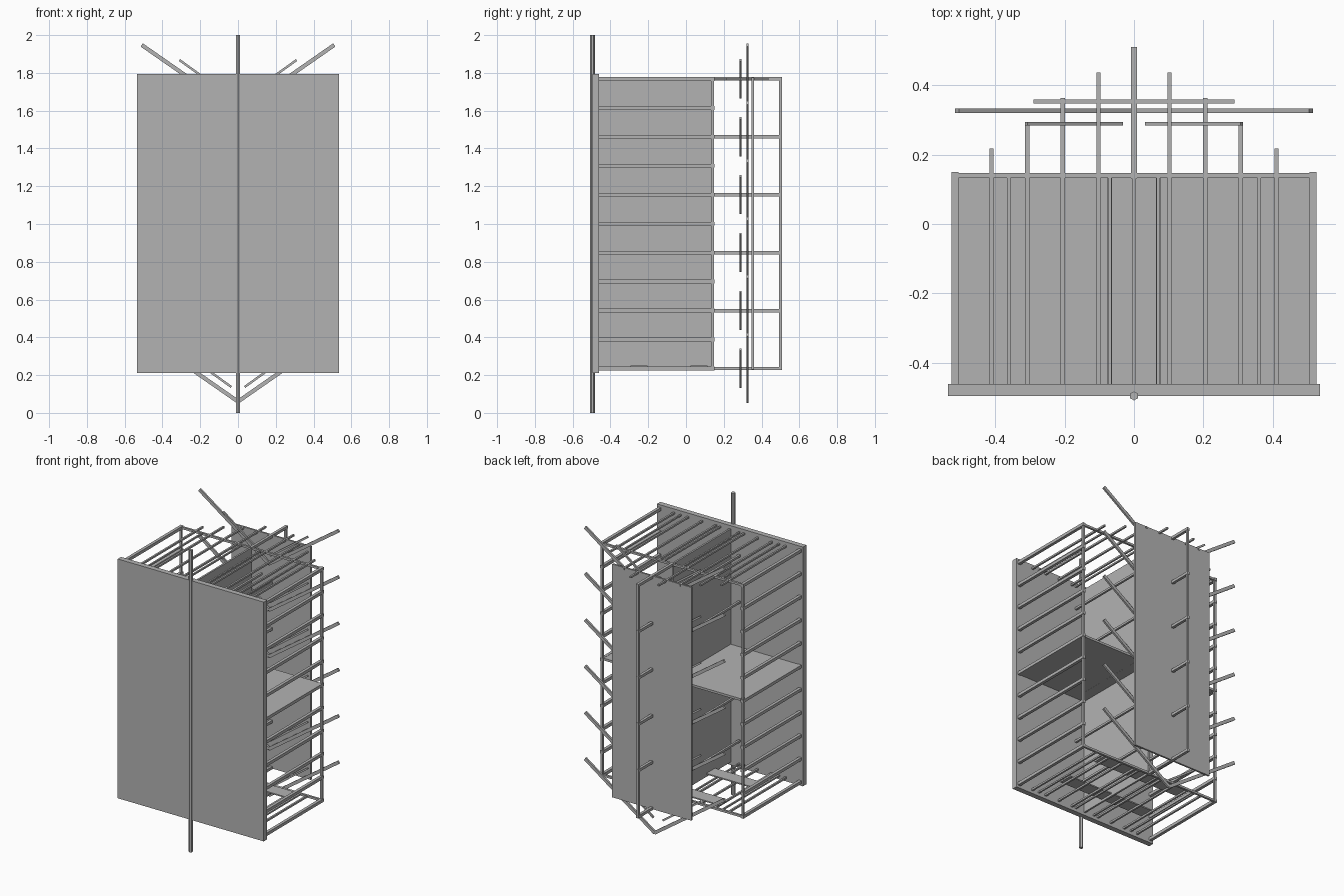
import bpy
import math
from mathutils import Vector

cube = bpy.data.objects.get("Cube")
if cube:
    bpy.data.objects.remove(cube, do_unlink=True)

grey = bpy.data.materials.new("plain grey")
grey.use_nodes = True
colour = (0.45, 0.45, 0.45, 1)
grey.diffuse_color = colour
grey.node_tree.nodes["Principled BSDF"].inputs["Base Color"].default_value = colour


def box(name, low, high):
    """Box between two corners."""
    low, high = Vector(low), Vector(high)
    bpy.ops.mesh.primitive_cube_add(size=1, location=(low + high) / 2)
    ob = bpy.context.object
    ob.name = name
    ob.scale = high - low
    ob.data.materials.append(grey)
    return ob


def bar(name, start, end, size=0.014):
    """Square bar along one axis."""
    half = Vector((size, size, size)) / 2
    return box(name, Vector(start) - half, Vector(end) + half)


def slanted(name, start, end, y, depth, height):
    """Flat bar sloping in the x-z plane."""
    (x0, z0), (x1, z1) = start, end
    ob = box(name, (0, 0, 0), (math.hypot(x1 - x0, z1 - z0), depth, height))
    ob.location = ((x0 + x1) / 2, y, (z0 + z1) / 2)
    ob.rotation_euler.y = -math.atan2(z1 - z0, x1 - x0)
    return ob


BOTTOM, TOP, STEP = 0.235, 1.768, 0.1533
FRONT, BACK, SIDE = -0.46, 0.14, 0.515

# Front panel and its pole
box("front_panel", (-0.535, -0.495, 0.21), (0.535, FRONT, 1.795))
bpy.ops.mesh.primitive_cylinder_add(vertices=6, radius=0.013, depth=2,
                                    location=(0, -0.495, 1))
pole = bpy.context.object
pole.name = "front_pole"
pole.data.materials.append(grey)

# Inner divider, shelf and rear plate
box("divider", (-0.006, FRONT, BOTTOM), (0.006, BACK, TOP))
box("shelf", (-SIDE, FRONT, 0.995), (SIDE, BACK, 1.01))
box("rear_plate", (-0.29, 0.347, 0.23), (0.29, 0.359, 1.775))

# Side posts and rungs
for s in (-1, 1):
    bar("corner_post", (s * SIDE, BACK, BOTTOM), (s * SIDE, BACK, TOP))
    for k in range(11):
        z = BOTTOM + k * STEP
        bar("side_rung", (s * SIDE, FRONT, z), (s * SIDE, BACK, z), 0.02)
    for k in range(1, 11, 2):
        z = BOTTOM + k * STEP
        bar("inner_rung", (s * 0.07, FRONT, z), (s * 0.07, BACK, z))

# Cross bars and slats of the top and bottom frames
for z in (BOTTOM, TOP):
    bar("cross_bar", (-SIDE, BACK, z), (SIDE, BACK, z))
    for x in (0.07, 0.36):
        for s in (-1, 1):
            bar("short_slat", (s * x, FRONT, z), (s * x, BACK, z), 0.01)
for k in range(-4, 5):
    x = k * 0.1025
    bar("top_slat", (x, FRONT, TOP), (x, 0.503 - abs(k) * 0.073, TOP), 0.012)
    bar("bottom_slat", (x, FRONT, BOTTOM), (x, BACK, BOTTOM), 0.012)
for y in (-0.25, 0.07):
    box("bottom_strip", (-0.33, y - 0.045, 0.244), (0.33, y + 0.045, 0.252))

# Rear spine and its struts
bar("spine", (0, 0.5, BOTTOM), (0, 0.5, TOP))
for k in range(0, 11, 2):
    z = BOTTOM + k * STEP
    bar("spine_strut", (0, BACK, z), (0, 0.5, z), 0.018)

# Six tiers of V-shaped arms
for k in range(6):
    z = k * 2 * STEP
    for s in (-1, 1):
        slanted("outer_arm", (0, z + 0.06), (s * 0.51, z + 0.415),
                0.326, 0.012, 0.021)
        slanted("inner_arm", (s * 0.035, z + 0.137), (s * 0.31, z + 0.335),
                0.289, 0.01, 0.012)
